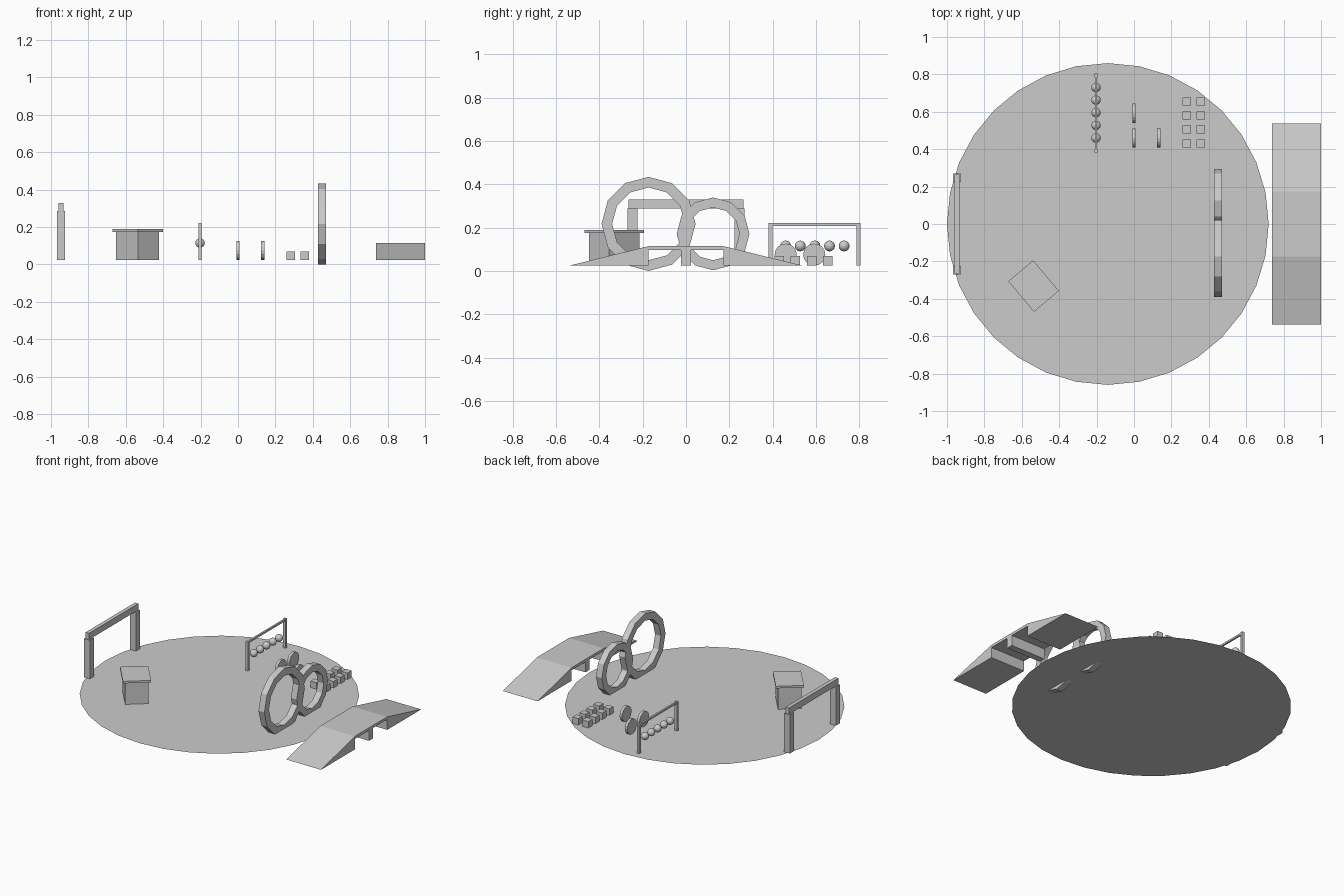
import bpy, bmesh
from math import pi, sin, cos, radians

if "Cube" in bpy.data.objects:
    bpy.data.objects.remove(bpy.data.objects["Cube"])

G = 0.025  # ground level


def make(name, bm):
    bmesh.ops.recalc_face_normals(bm, faces=bm.faces[:])
    me = bpy.data.meshes.new(name)
    bm.to_mesh(me)
    bm.free()
    ob = bpy.data.objects.new(name, me)
    bpy.context.collection.objects.link(ob)
    return ob


def box(name, lo, hi):
    bm = bmesh.new()
    bmesh.ops.create_cube(bm, size=1)
    for v in bm.verts:
        v.co = [(a + b) / 2 + c * (b - a) for a, b, c in zip(lo, hi, v.co)]
    return make(name, bm)


def prism_x(name, prof, x0, x1):
    """Extrude a (y, z) profile along x."""
    bm = bmesh.new()
    f = bm.faces.new([bm.verts.new((x0, y, z)) for y, z in prof])
    r = bmesh.ops.extrude_face_region(bm, geom=[f])
    bmesh.ops.translate(bm, vec=(x1 - x0, 0, 0),
                        verts=[v for v in r["geom"] if isinstance(v, bmesh.types.BMVert)])
    return make(name, bm)


def ring(name, x0, x1, y, z, r_out, r_in, n=12):
    """Square-section upright hoop facing x."""
    bm = bmesh.new()
    loops = []
    for i in range(n):
        a = 2 * pi * i / n
        loops.append([bm.verts.new((x, y + r * cos(a), z + r * sin(a)))
                      for x, r in ((x0, r_out), (x1, r_out), (x1, r_in), (x0, r_in))])
    for i in range(n):
        a, b = loops[i], loops[(i + 1) % n]
        for j in range(4):
            k = (j + 1) % 4
            bm.faces.new((a[j], a[k], b[k], b[j]))
    return make(name, bm)


def circle_pts(y, z, r, n):
    return [(y + r * cos(2 * pi * i / n), z + r * sin(2 * pi * i / n)) for i in range(n)]


# Arena floor: a single flat disc
bm = bmesh.new()
bmesh.ops.create_circle(bm, cap_ends=True, radius=0.86, segments=32)
make("arena_floor", bm).location = (-0.14, 0, G)

# Two hoops
ring("large_hoop", 0.427, 0.471, -0.173, 0.217, 0.217, 0.168)
ring("small_hoop", 0.427, 0.471, 0.125, 0.171, 0.168, 0.122)

# Bridge with two ramps
for name, s in (("front_ramp", -1), ("back_ramp", 1)):
    prism_x(name, [(s * 0.537, G), (s * 0.173, G), (s * 0.173, 0.114)], 0.739, 1.0)
box("bridge_deck", (0.739, -0.173, 0.096), (1.0, 0.173, 0.114))
box("bridge_support", (0.739, -0.022, G), (1.0, 0.022, 0.096))

# Turned table
for name, w, d, z0, z1 in (("table_body", 0.144, 0.183, G, 0.175),
                           ("table_top", 0.174, 0.213, 0.175, 0.189)):
    t = box(name, (-w / 2, -d / 2, z0), (w / 2, d / 2, z1))
    t.location = (-0.537, -0.332, 0)
    t.rotation_euler.z = radians(40)

# Gate
for name, s in (("gate_post_front", -1), ("gate_post_back", 1)):
    box(name, (-0.969, s * 0.247 - 0.022, G), (-0.925, s * 0.247 + 0.022, 0.287))
box("gate_beam", (-0.960, -0.265, 0.287), (-0.934, 0.265, 0.33))

# Ball rack
for y in (0.391, 0.796):
    box("rack_post", (-0.212, y - 0.009, G), (-0.194, y + 0.009, 0.222))
box("rack_bar", (-0.209, 0.39, 0.208), (-0.197, 0.797, 0.22))
for i in range(5):
    bm = bmesh.new()
    bmesh.ops.create_uvsphere(bm, u_segments=16, v_segments=8, radius=0.025)
    ball = make("ball", bm)
    ball.location = (-0.203, 0.46 + 0.0675 * i, 0.115)
    ball.data.shade_smooth()

# Upright discs
for x, y in ((0, 0.46), (0, 0.592), (0.132, 0.46)):
    prism_x("disc", circle_pts(y, 0.075, 0.051, 16), x - 0.009, x + 0.009)

# Grid of cubes
h = 0.022
for x in (0.282, 0.357):
    for j in range(4):
        y = 0.43 + 0.075 * j
        box("cube", (x - h, y - h, G), (x + h, y + h, G + 2 * h))
